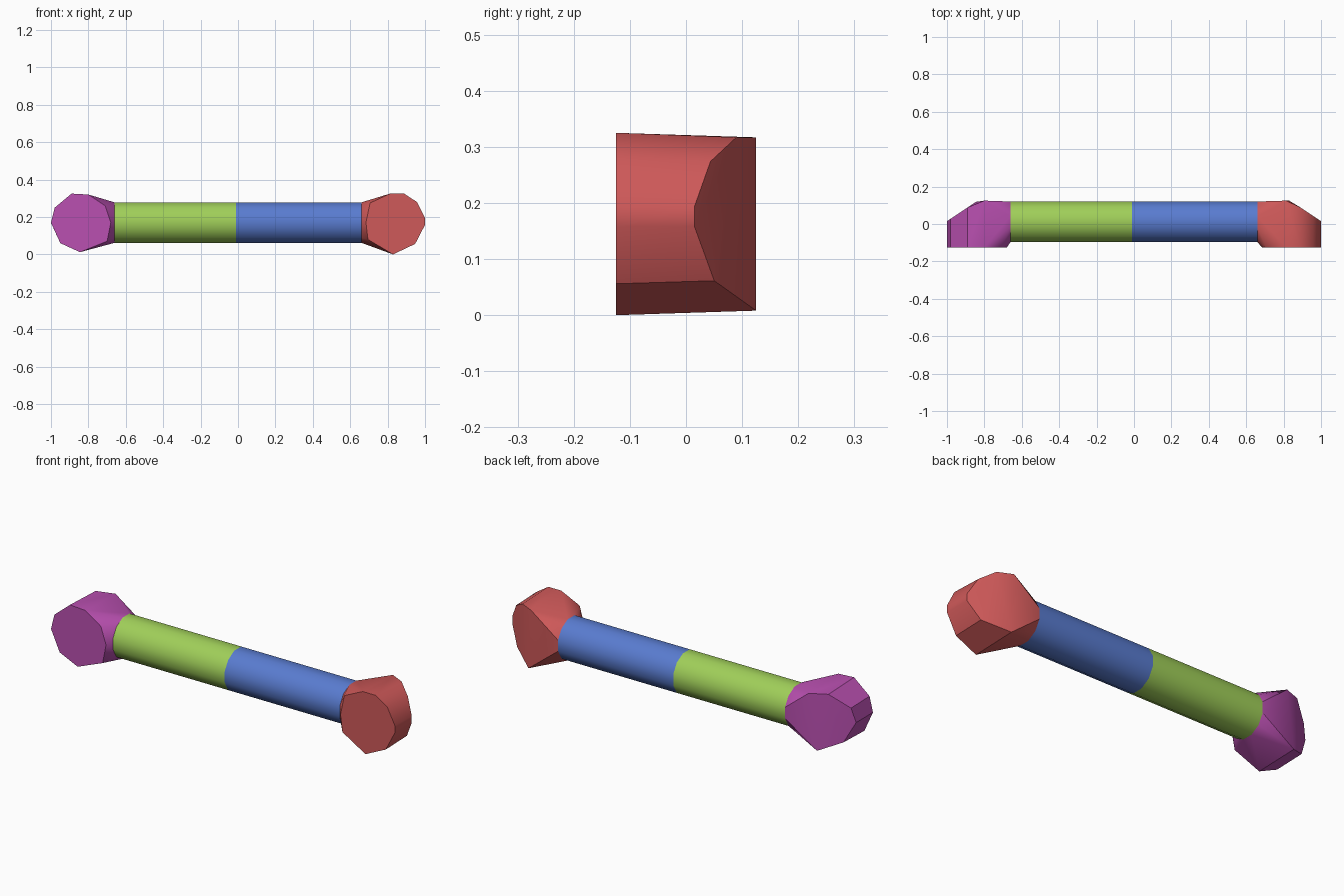
import bpy
import bmesh
import math

if "Cube" in bpy.data.objects:
    bpy.data.objects.remove(bpy.data.objects["Cube"], do_unlink=True)

BAR_Y, BAR_Z, BAR_R = 0.012, 0.17, 0.112
BAR_END, SIDES = 0.66, 12
FRONT, BACK = -0.125, 0.125


def material(name, rgb):
    mat = bpy.data.materials.new(name)
    mat.use_nodes = True
    mat.diffuse_color = (*rgb, 1)
    mat.node_tree.nodes["Principled BSDF"].inputs["Base Color"].default_value = (*rgb, 1)
    return mat


def ring(x):
    """Cross-section of the round bar at x."""
    angles = [math.tau * (i + 0.5) / SIDES for i in range(SIDES)]
    return [(x, BAR_Y + BAR_R * math.cos(a), BAR_Z + BAR_R * math.sin(a)) for a in angles]


def hull_part(name, points, mat):
    """Convex solid wrapped around the given cross-sections."""
    bm = bmesh.new()
    verts = [bm.verts.new(p) for p in points]
    result = bmesh.ops.convex_hull(bm, input=verts)
    loose = {v for v in result["geom_interior"] if isinstance(v, bmesh.types.BMVert)}
    bmesh.ops.delete(bm, geom=list(loose), context="VERTS")
    bmesh.ops.dissolve_limit(bm, angle_limit=math.radians(1),
                             verts=bm.verts[:], edges=bm.edges[:])
    bmesh.ops.recalc_face_normals(bm, faces=bm.faces[:])
    mesh = bpy.data.meshes.new(name)
    bm.to_mesh(mesh)
    bm.free()
    mesh.materials.append(mat)
    obj = bpy.data.objects.new(name, mesh)
    bpy.context.collection.objects.link(obj)
    bpy.ops.object.select_all(action="DESELECT")
    obj.select_set(True)
    bpy.context.view_layer.objects.active = obj
    bpy.ops.object.shade_smooth_by_angle(angle=math.radians(33))
    return obj


def elbow(name, side, profile, mat):
    """Forward-facing end with a mitred back corner, tapering into the bar."""
    points = ring(side * BAR_END)
    for x, z in profile:
        points.append((side * x, FRONT, z))
        # The outer half runs back to the sloping mitre plane
        if x > 0.78:
            y = BACK - 0.11 * max(0, x - 0.835) / 0.165
            points.append((side * x, y, z + (0.163 - z) * 0.05))
    return hull_part(name, points, mat)


green = material("green", (0.35, 0.62, 0.10))
blue = material("blue", (0.10, 0.20, 0.63))
red = material("red", (0.62, 0.10, 0.10))
purple = material("purple", (0.49, 0.08, 0.44))

# Two halves of the straight bar
hull_part("right_bar", ring(-BAR_END) + ring(-0.01), green)
hull_part("left_bar", ring(-0.01) + ring(BAR_END), blue)

# Elbow ends: x (outward) and z of each front outline
elbow("left_elbow", 1, [
    (1.0, 0.195), (0.957, 0.28), (0.888, 0.325), (0.813, 0.325), (0.706, 0.275),
    (0.684, 0.17), (0.695, 0.08), (0.829, 0.0), (0.947, 0.056), (1.0, 0.158)], red)
elbow("right_elbow", -1, [
    (1.0, 0.17), (0.98, 0.25), (0.89, 0.325), (0.80, 0.32), (0.71, 0.26),
    (0.68, 0.17), (0.70, 0.07), (0.845, 0.012), (0.95, 0.06)], purple)
